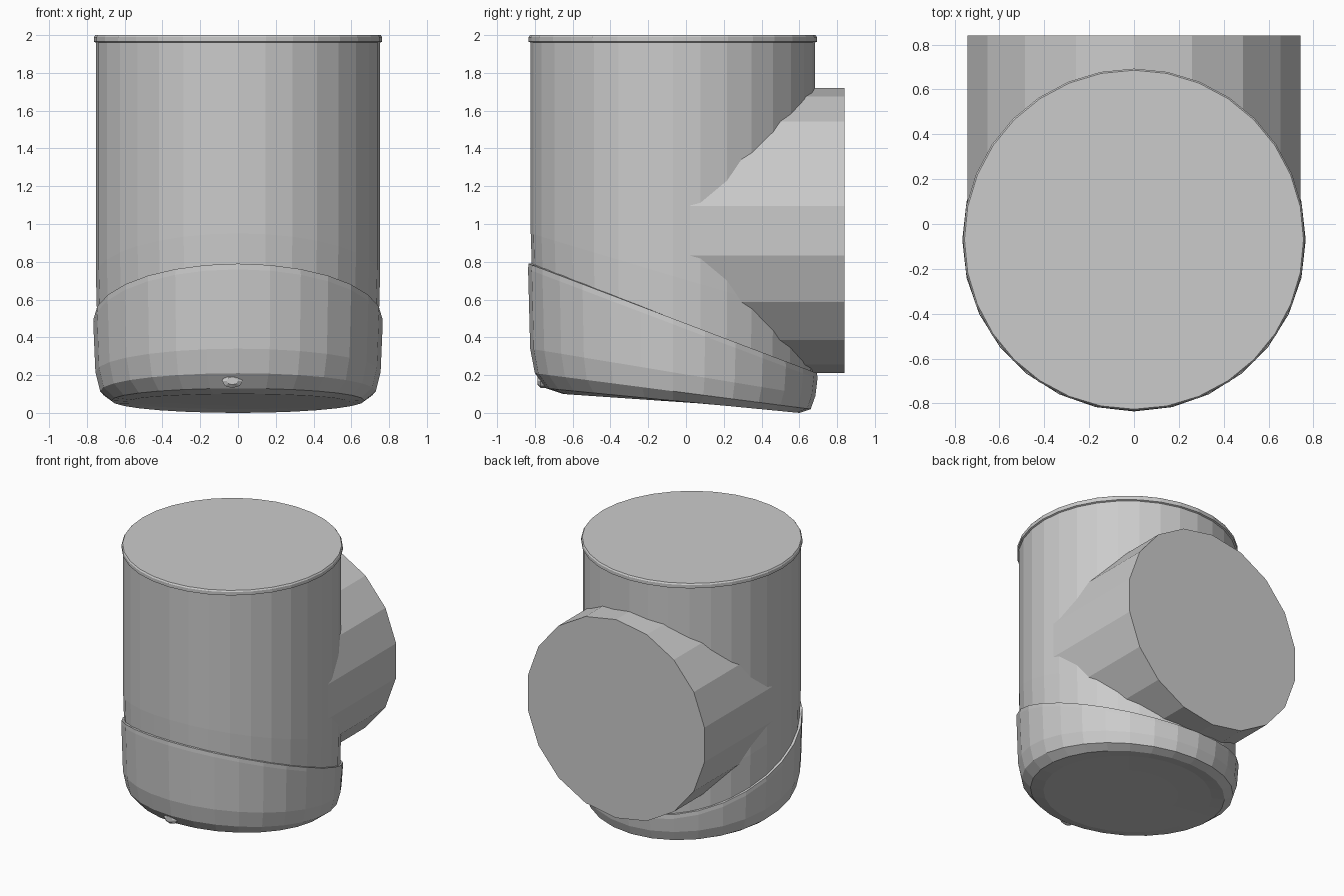
import bpy, bmesh
from math import sin, cos, tau, sqrt

cube = bpy.data.objects.get("Cube")
if cube:
    bpy.data.objects.remove(cube, do_unlink=True)

AXIS_Y = -0.07     # upright tube axis
PIPE_Z = 0.965     # side pipe axis height
RADIUS = 0.755

grey = bpy.data.materials.new("plain grey")
grey.use_nodes = True
grey.diffuse_color = (0.6, 0.6, 0.6, 1)
grey.node_tree.nodes["Principled BSDF"].inputs["Base Color"].default_value = (0.6, 0.6, 0.6, 1)


def loft(name, rings, cap_start=True, cap_end=True):
    """Skin a list of rings of points, optionally closing the ends."""
    bm = bmesh.new()
    loops = [[bm.verts.new(p) for p in ring] for ring in rings]
    for a, b in zip(loops, loops[1:]):
        for i in range(len(a)):
            j = (i + 1) % len(a)
            bm.faces.new((a[i], a[j], b[j], b[i]))
    if cap_start:
        bm.faces.new(loops[0][::-1])
    if cap_end:
        bm.faces.new(loops[-1])
    bmesh.ops.recalc_face_normals(bm, faces=bm.faces)
    mesh = bpy.data.meshes.new(name)
    bm.to_mesh(mesh)
    bm.free()
    mesh.materials.append(grey)
    obj = bpy.data.objects.new(name, mesh)
    bpy.context.collection.objects.link(obj)
    return obj


def tilted_ring(radius, z_front, z_back, sides):
    """Ring around the upright axis whose height slopes from front to back."""
    ring = []
    for i in range(sides):
        a = tau * i / sides
        t = (sin(a) + 1) / 2
        ring.append((radius * cos(a), AXIS_Y + radius * sin(a),
                     z_front + (z_back - z_front) * t))
    return ring


def upright(name, profile, sides, **caps):
    return loft(name, [tilted_ring(*p, sides) for p in profile], **caps)


# Upright tube with a thin lip at the top
upright("main_tube", [(0.745, 0.74, 0.17), (0.752, 0.95, 0.5), (0.752, 1.96, 1.96),
                      (0.763, 1.965, 1.965), (0.763, 1.99, 1.99), (0.756, 2, 2)],
        32, cap_start=False)

# Rounded bottom cup with a sloping rim
upright("bottom_cup", [(0.35, 0.085, 0.04), (0.58, 0.1, 0.02), (0.67, 0.13, 0.0),
                       (0.73, 0.21, 0.02), (0.755, 0.34, 0.09), (0.766, 0.76, 0.18),
                       (0.764, 0.79, 0.21), (0.742, 0.79, 0.21)], 28, cap_end=False)

# Side pipe, saddle-cut to meet the tube
SIDES = 18
saddle, mouth = [], []
for i in range(SIDES):
    a = tau * (i + 0.5) / SIDES
    x, z = RADIUS * cos(a), RADIUS * sin(a)
    seat = sqrt(max(0, RADIUS ** 2 - x ** 2))
    saddle.append((x, AXIS_Y + seat - 0.04, PIPE_Z + z))
    mouth.append((x, 0.84, PIPE_Z + z))
loft("side_pipe", [saddle, mouth], cap_start=False)

# Small stud low on the front of the cup
stud = []
for y, r in ((-0.6, 0.055), (-0.77, 0.055), (-0.785, 0.03)):
    stud.append([(-0.03 + r * cos(tau * i / 8), y, 0.17 + 0.7 * r * sin(tau * i / 8))
                 for i in range(8)])
loft("front_stud", stud)
